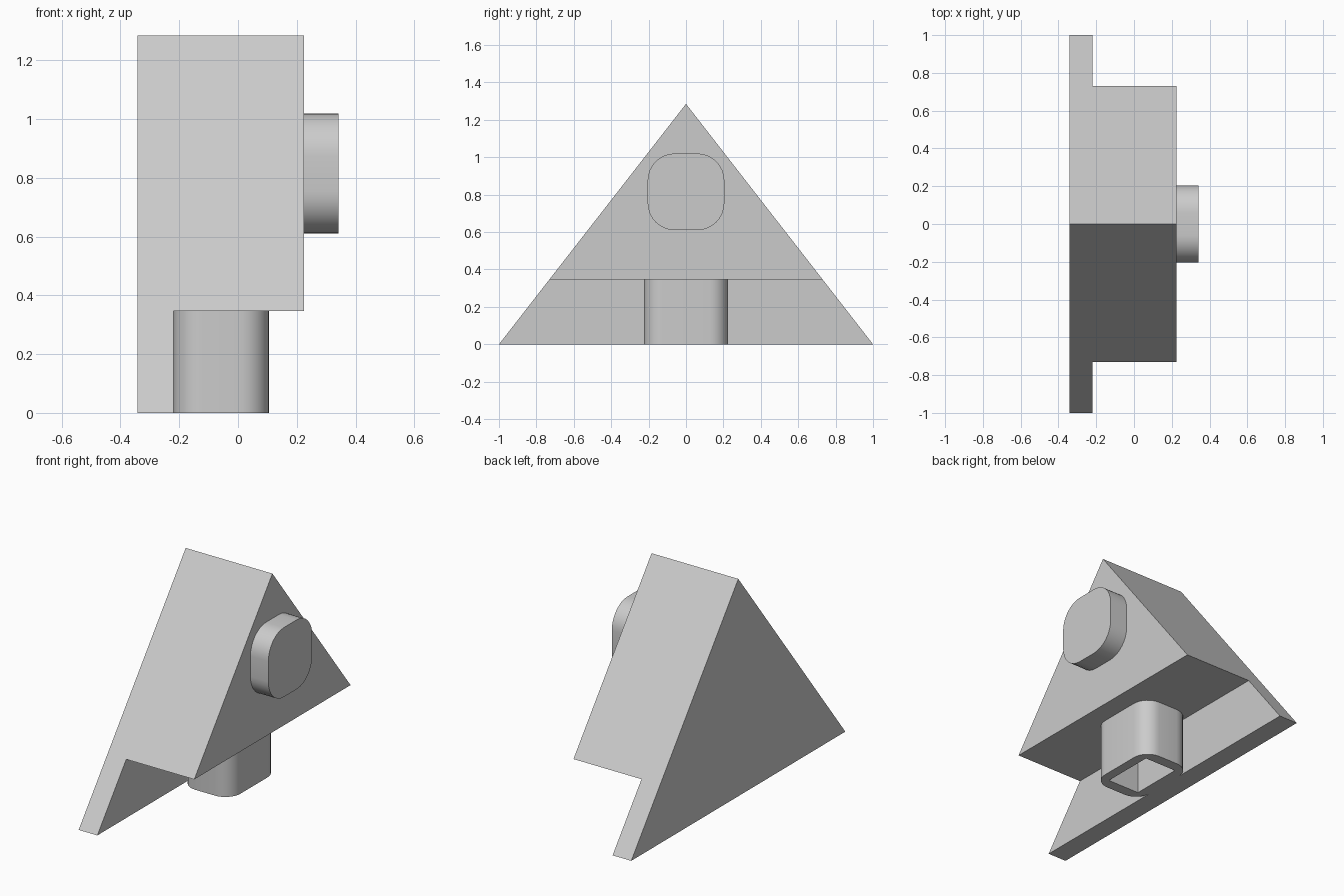
import bpy, bmesh, math
from mathutils import Matrix, Vector

if "Cube" in bpy.data.objects:
    bpy.data.objects.remove(bpy.data.objects["Cube"])

H = 1.285       # apex height
X0, X1, X2 = -0.342, -0.22, 0.225   # back, rear plate face, front face
STEP = 0.347    # underside of the thick part


def finish(bm, name, smooth=False):
    bmesh.ops.recalc_face_normals(bm, faces=bm.faces)
    mesh = bpy.data.meshes.new(name)
    bm.to_mesh(mesh)
    bm.free()
    obj = bpy.data.objects.new(name, mesh)
    bpy.context.collection.objects.link(obj)
    if smooth:
        bpy.ops.object.select_all(action='DESELECT')
        obj.select_set(True)
        bpy.context.view_layer.objects.active = obj
        bpy.ops.object.shade_smooth_by_angle(angle=math.radians(30))
    return obj


def rounded_rect(w, h, r, seg=8):
    """Outline of a w by h rectangle with corner radius r."""
    pts = []
    for i, (sx, sy) in enumerate([(1, 1), (-1, 1), (-1, -1), (1, -1)]):
        for k in range(seg + 1):
            a = math.pi / 2 * (i + k / seg)
            pts.append((sx * (w / 2 - r) + r * math.cos(a),
                        sy * (h / 2 - r) + r * math.sin(a)))
    return pts


def extrude_outlines(name, outlines, depth, matrix):
    """Fill nested outlines in the xy plane and extrude them upwards."""
    bm = bmesh.new()
    edges = []
    for pts in outlines:
        vs = [bm.verts.new((x, y, 0)) for x, y in pts]
        edges += [bm.edges.new((vs[i - 1], vs[i])) for i in range(len(vs))]
    if len(outlines) == 1:
        bm.faces.new(vs)
    else:
        bmesh.ops.triangle_fill(bm, edges=edges, use_beauty=True)
    top = bmesh.ops.extrude_face_region(bm, geom=bm.faces[:])
    moved = [g for g in top['geom'] if isinstance(g, bmesh.types.BMVert)]
    bmesh.ops.translate(bm, verts=moved, vec=Vector((0, 0, depth)))
    bm.transform(matrix)
    return finish(bm, name, True)


# Triangular body: stepped side profile, narrowing to a ridge
profile = [(X0, 0), (X1, 0), (X1, STEP), (X2, STEP), (X2, H), (X0, H)]
bm = bmesh.new()
sides = [[bm.verts.new((x, s * (1 - z / H), z)) for x, z in profile] for s in (-1, 1)]
for side in sides:
    bm.faces.new(side)
a, b = sides
for i in range(6):
    if i != 4:      # the ridge edge needs no face
        j = (i + 1) % 6
        bm.faces.new((a[i], a[j], b[j], b[i]))
bmesh.ops.remove_doubles(bm, verts=bm.verts[:], dist=1e-5)
finish(bm, "sloped_body")

# Hollow rounded socket under the step
hole = [(0.105, 0.16), (-0.105, 0.16), (-0.105, -0.16), (0.105, -0.16)]
extrude_outlines("bottom_socket", [rounded_rect(0.325, 0.45, 0.10), hole], STEP,
                 Matrix.Translation((-0.0575, 0, 0)))

# Rounded stud on the front face
extrude_outlines("front_stud", [rounded_rect(0.41, 0.41, 0.145)], 0.342 - X2,
                 Matrix.Translation((X2, 0, 0.815)) @ Matrix.Rotation(math.pi / 2, 4, 'Y'))
